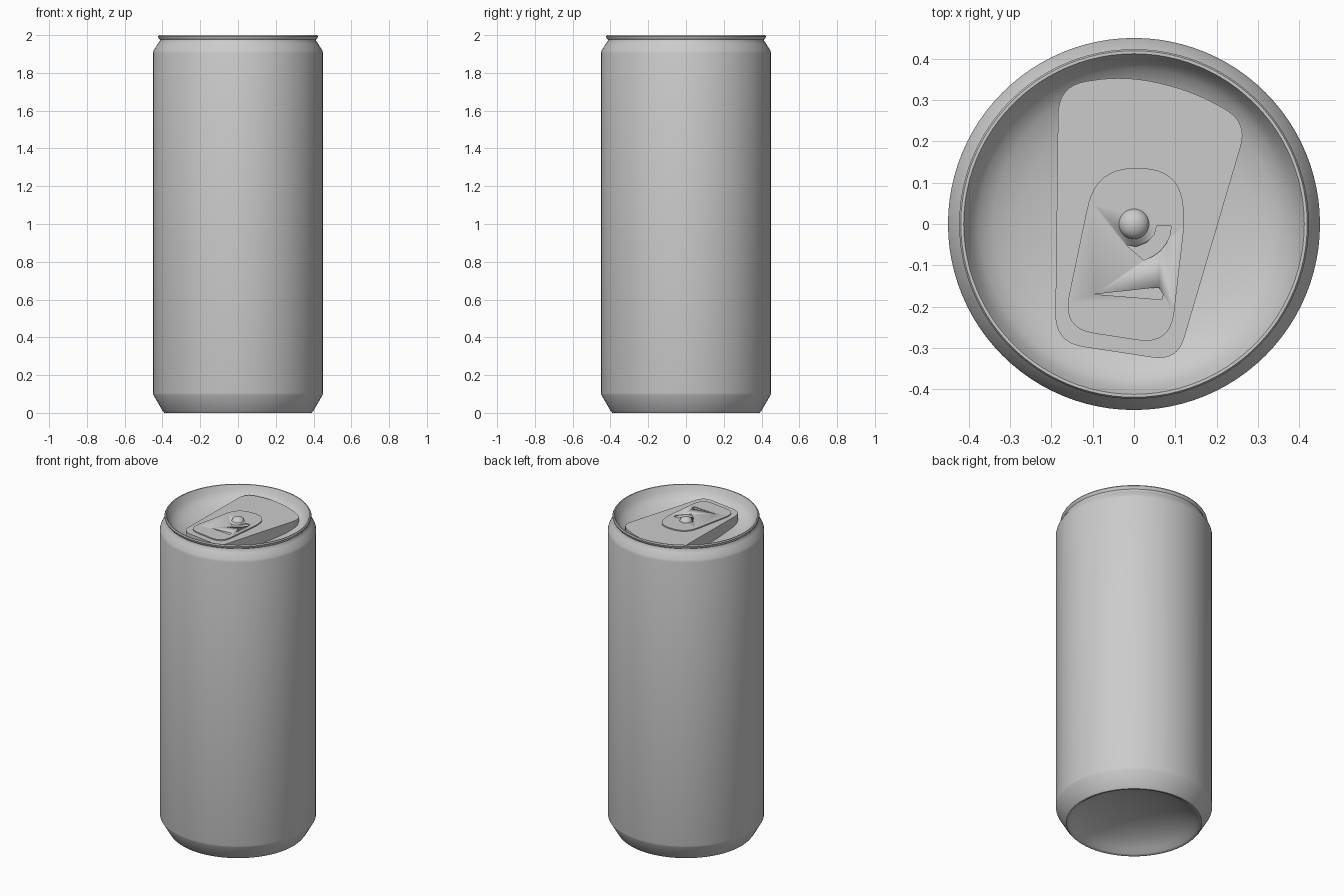
import bpy, bmesh, math
from mathutils import Vector

if "Cube" in bpy.data.objects:
    bpy.data.objects.remove(bpy.data.objects["Cube"])


def finish(bm, name, angle=35):
    bmesh.ops.recalc_face_normals(bm, faces=bm.faces)
    me = bpy.data.meshes.new(name)
    bm.to_mesh(me)
    bm.free()
    ob = bpy.data.objects.new(name, me)
    bpy.context.collection.objects.link(ob)
    bpy.ops.object.select_all(action='DESELECT')
    ob.select_set(True)
    bpy.context.view_layer.objects.active = ob
    bpy.ops.object.shade_smooth_by_angle(angle=math.radians(angle))
    return ob


def lathe(name, profile, angle=35, steps=96):
    bm = bmesh.new()
    vs = [bm.verts.new((r, 0, z)) for r, z in profile]
    edges = [bm.edges.new(p) for p in zip(vs, vs[1:])]
    bmesh.ops.spin(bm, geom=vs + edges, axis=(0, 0, 1), cent=(0, 0, 0),
                   angle=2 * math.pi, steps=steps, use_merge=True)
    bmesh.ops.remove_doubles(bm, verts=bm.verts, dist=1e-5)
    return finish(bm, name, angle)


def rounded(corners, n=8):
    """Outline with each corner (x, y, cut) replaced by a smooth curve."""
    out = []
    for i, (x, y, d) in enumerate(corners):
        c = Vector((x, y))
        a = c + (Vector(corners[i - 1][:2]) - c).normalized() * d
        b = c + (Vector(corners[(i + 1) % len(corners)][:2]) - c).normalized() * d
        for k in range(n + 1):
            t = k / n
            out.append(a * (1 - t) ** 2 + c * 2 * t * (1 - t) + b * t * t)
    return out


def plate(name, outline, z0, z1):
    bm = bmesh.new()
    f = bm.faces.new([bm.verts.new((p[0], p[1], z0)) for p in outline])
    g = bmesh.ops.extrude_face_region(bm, geom=[f])
    vs = [v for v in g['geom'] if isinstance(v, bmesh.types.BMVert)]
    bmesh.ops.translate(bm, verts=vs, vec=(0, 0, z1 - z0))
    bmesh.ops.remove_doubles(bm, verts=bm.verts, dist=1e-5)
    return finish(bm, name)


# Can shell: domed base, wall, shoulder, rim and dished lid in one profile
lathe("can_body", [
    (0, 0.11), (0.10, 0.105), (0.20, 0.088), (0.29, 0.058), (0.345, 0.027),
    (0.37, 0.006), (0.38, 0), (0.39, 0), (0.40, 0.012), (0.448, 0.095),
    (0.45, 0.105), (0.45, 1.905), (0.446, 1.92), (0.424, 1.955),
    (0.414, 1.97), (0.414, 1.976), (0.421, 1.985), (0.423, 1.993),
    (0.419, 2.0), (0.412, 2.0), (0.407, 1.99), (0.395, 1.963),
    (0.375, 1.938), (0.34, 1.915), (0.28, 1.895), (0.18, 1.88),
    (0.08, 1.875), (0, 1.875)])

# Raised opening panel on the lid
panel = rounded([(-0.183, 0.335, 0.07), (-0.02, 0.36, 0.08), (0.15, 0.32, 0.08),
                 (0.275, 0.245, 0.06), (0.105, -0.332, 0.06), (-0.191, -0.287, 0.07)])
plate("opening_panel", panel, 1.87, 1.955)

# Pull tab
tab = plate("pull_tab", rounded([(-0.09, 0.135, 0.09), (0.115, 0.135, 0.10),
            (0.122, 0.0, 0.03), (0.088, -0.293, 0.08), (-0.174, -0.253, 0.08),
            (-0.115, 0.03, 0.03)]), 1.95, 1.962)

# Shallow slots cut into the tab
arc = [(0.09 * math.cos(math.radians(a)), -0.005 + 0.085 * math.sin(math.radians(a)))
       for a in range(0, -76, -15)]
arc += [(-0.02, -0.05), (0.005, -0.055), (0.03, -0.045), (0.05, -0.025), (0.055, -0.005)]
slot = [(-0.095, -0.17), (0.068, -0.183), (0.07, -0.17), (0.06, -0.153)]
for name, pts in (("arc_cutter", arc), ("slot_cutter", slot)):
    cutter = plate(name, pts, 1.957, 1.98)
    cutter.hide_render = True
    cutter.hide_set(True)
    m = tab.modifiers.new(name, 'BOOLEAN')
    m.operation, m.object, m.solver = 'DIFFERENCE', cutter, 'EXACT'

# Rivet
lathe("rivet", [(0.037 * math.cos(a), 1.957 + 0.03 * math.sin(a))
                for a in [math.pi / 2 * k / 8 for k in range(9)]], steps=32)
